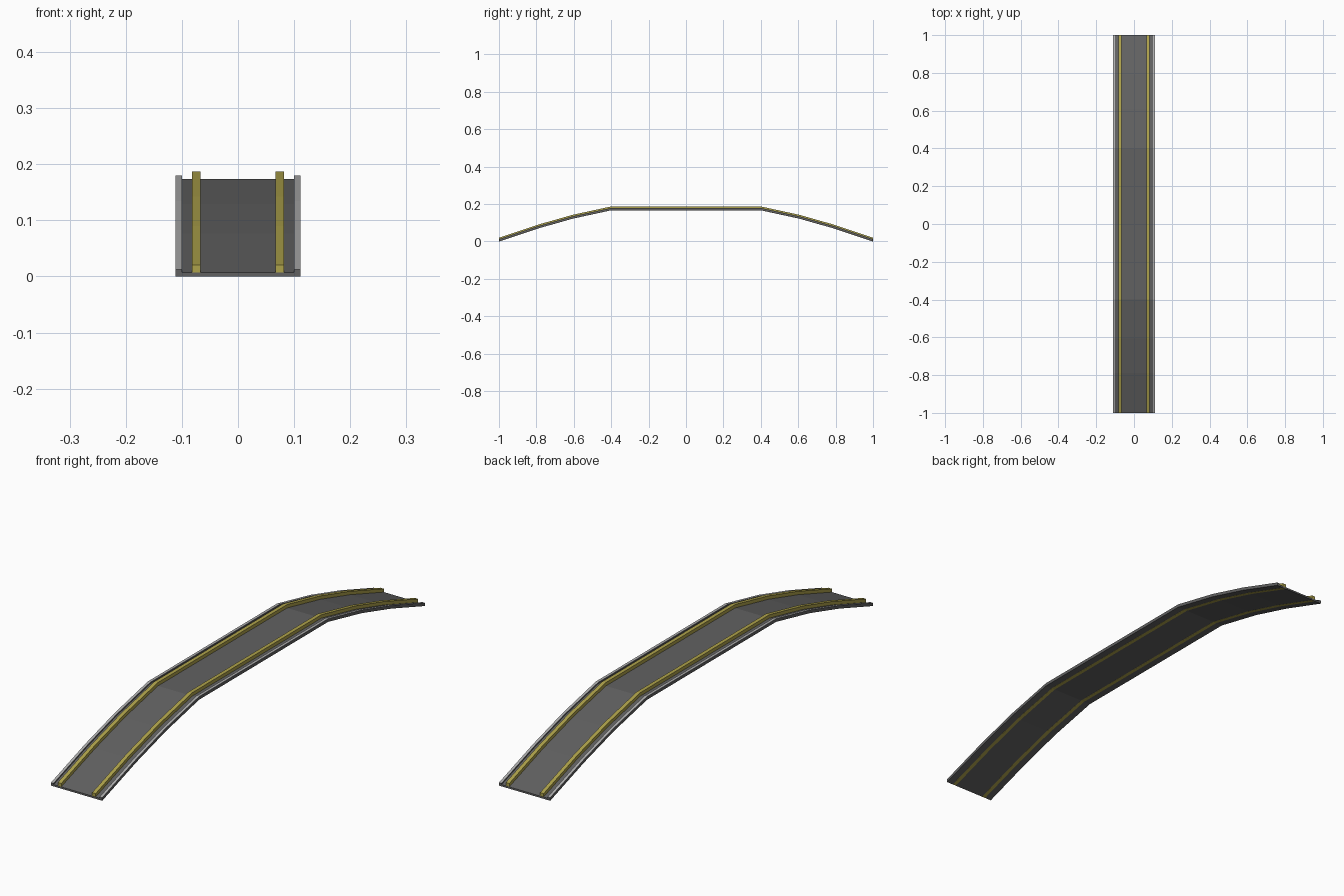
import bpy, bmesh

if "Cube" in bpy.data.objects:
    bpy.data.objects.remove(bpy.data.objects["Cube"])

# Arched path: (y, height)
half = [(-1.0, 0.0), (-0.79, 0.07), (-0.607, 0.122), (-0.4, 0.167)]
PATH = half + [(-y, z) for y, z in reversed(half)]


def material(name, rgb):
    m = bpy.data.materials.new(name)
    m.diffuse_color = (*rgb, 1)
    m.use_nodes = True
    m.node_tree.nodes["Principled BSDF"].inputs["Base Color"].default_value = m.diffuse_color
    return m


def sweep(name, section, mat, inset=0.0):
    """Carry an x-z cross-section along the arched path, with closed ends."""
    bm = bmesh.new()
    rings = []
    for y, h in PATH:
        y = max(-1 + inset, min(1 - inset, y))
        rings.append([bm.verts.new((x, y, z + h)) for x, z in section])
    n = len(section)
    for a, b in zip(rings, rings[1:]):
        for i in range(n):
            j = (i + 1) % n
            bm.faces.new((a[i], a[j], b[j], b[i]))
    bm.faces.new(rings[0])
    bm.faces.new(rings[-1][::-1])
    bmesh.ops.recalc_face_normals(bm, faces=bm.faces)
    me = bpy.data.meshes.new(name)
    bm.to_mesh(me)
    bm.free()
    me.materials.append(mat)
    ob = bpy.data.objects.new(name, me)
    bpy.context.collection.objects.link(ob)
    return ob


def box(x0, x1, z0, z1):
    return [(x0, z0), (x1, z0), (x1, z1), (x0, z1)]


asphalt = material("asphalt", (0.12, 0.12, 0.12))
concrete = material("concrete", (0.42, 0.42, 0.42))
yellow = material("yellow", (0.42, 0.36, 0.07))

# Road deck with a raised lip along each edge
sweep("road_deck", [(-0.111, 0), (0.111, 0), (0.111, 0.012), (0.1, 0.012),
                    (0.1, 0.007), (-0.1, 0.007), (-0.1, 0.012), (-0.111, 0.012)], asphalt)

for side, s in (("left", -1), ("right", 1)):
    # Pale capping on the lip
    sweep(f"curb_cap_{side}", box(s * 0.1, s * 0.111, 0.0118, 0.0125), concrete)
    # Yellow rail passing through the deck
    sweep(f"rail_{side}", box(s * 0.067, s * 0.082, -0.0003, 0.0203), yellow, 0.0005)
